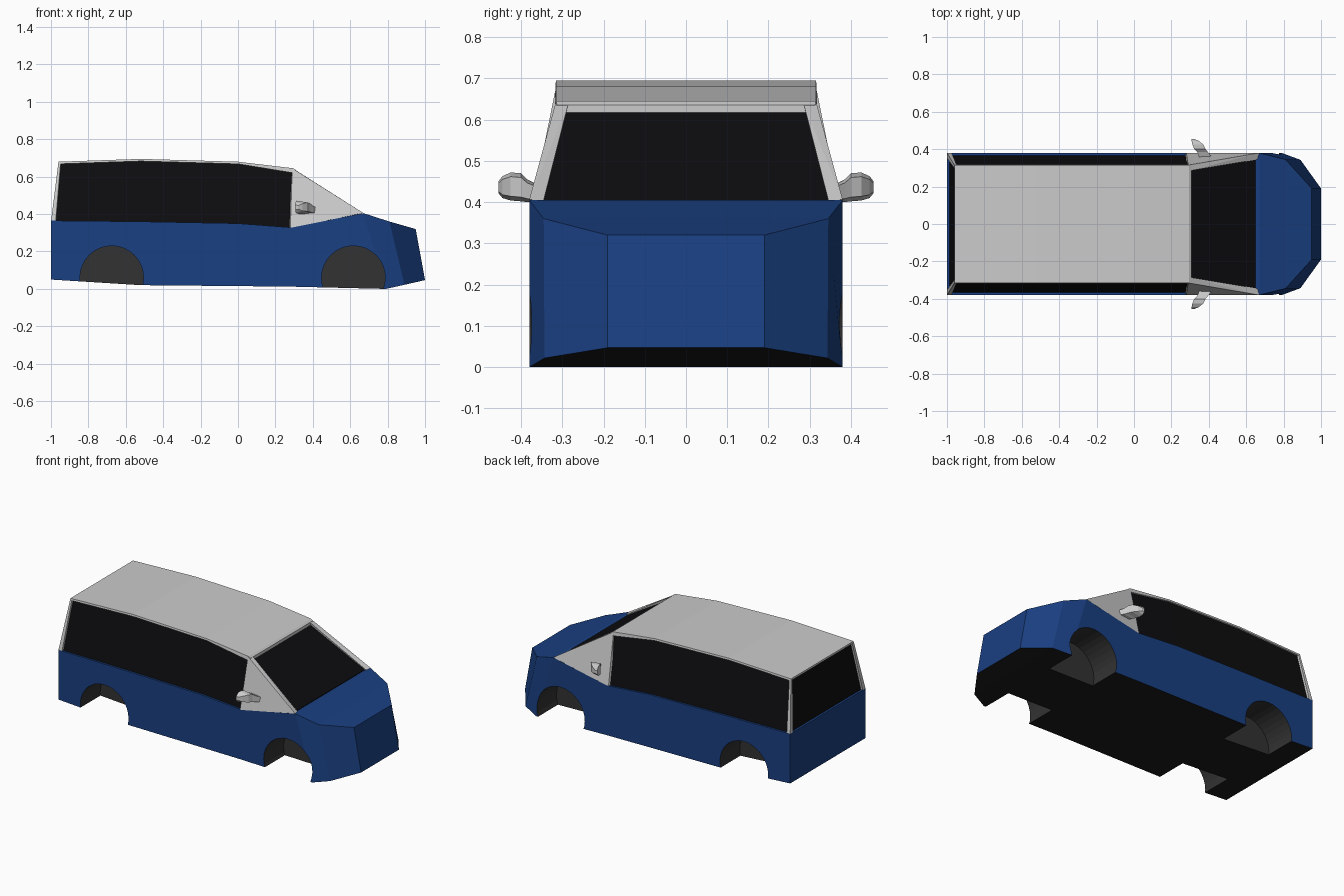
import bpy, bmesh, math

if "Cube" in bpy.data.objects:
    bpy.data.objects.remove(bpy.data.objects["Cube"])


def material(name, rgb):
    m = bpy.data.materials.new(name)
    m.diffuse_color = (*rgb, 1)
    m.use_nodes = True
    m.node_tree.nodes["Principled BSDF"].inputs["Base Color"].default_value = m.diffuse_color
    return m


BLUE = material("blue_paint", (0.01, 0.05, 0.22))
BLACK = material("black_glass", (0.004, 0.004, 0.005))
UNDER = material("underside", (0.01, 0.01, 0.01))
WELL = material("wheel_well", (0.032, 0.032, 0.032))


def finish(bm, name, *mats):
    bmesh.ops.recalc_face_normals(bm, faces=bm.faces)
    me = bpy.data.meshes.new(name)
    bm.to_mesh(me)
    bm.free()
    for m in mats:
        me.materials.append(m)
    ob = bpy.data.objects.new(name, me)
    bpy.context.collection.objects.link(ob)
    return ob


def loft(name, rings, *mats):
    """Skin four-cornered rings, with both ends capped."""
    bm = bmesh.new()
    vs = [[bm.verts.new(p) for p in r] for r in rings]
    for a, b in zip(vs, vs[1:]):
        for i in range(4):
            j = (i + 1) % 4
            bm.faces.new((a[i], a[j], b[j], b[i]))
    bm.faces.new(vs[0])
    bm.faces.new(vs[-1])
    return finish(bm, name, *mats)


def shell(name, stations, *mats):
    """Symmetric loft along x; station = top x, y, z then bottom x, y, z."""
    return loft(name, [[(a, -b, c), (a, b, c), (d, e, f), (d, -e, f)]
                       for a, b, c, d, e, f in stations], *mats)


def hull(name, points, side):
    bm = bmesh.new()
    vs = [bm.verts.new((x, y * side, z)) for x, y, z in points]
    bmesh.ops.convex_hull(bm, input=vs)
    return finish(bm, name)


# Lower body with faceted nose
body = shell("lower_body", [
    (-1, .38, .365, -1, .38, .05),
    (-.52, .38, .36, -.52, .38, .02),
    (0, .38, .35, 0, .38, .015),
    (.29, .38, .328, .29, .38, .012),
    (.67, .38, .405, .79, .38, 0),
    (.81, .345, .36, .89, .343, .022),
    (.95, .19, .32, 1, .19, .047)], BLUE, UNDER, WELL)

# Wheel arches cut into the body
ARCHES, RADIUS, ARCH_Z = (-.675, .617), .17, .06
bpy.context.view_layer.objects.active = body
for x in ARCHES:
    for s in (-1, 1):
        bpy.ops.mesh.primitive_cylinder_add(
            vertices=32, radius=RADIUS, depth=.42,
            location=(x, s * .39, ARCH_Z), rotation=(math.pi / 2, 0, 0))
        cutter = bpy.context.object
        cutter.name = "arch_cutter"
        cutter.hide_render = True
        bpy.context.view_layer.objects.active = body
        mod = body.modifiers.new("arch", 'BOOLEAN')
        mod.operation = 'DIFFERENCE'
        mod.solver = 'EXACT'
        mod.object = cutter
        bpy.ops.object.modifier_apply(modifier=mod.name)
        bpy.data.objects.remove(cutter)

# Dark wells and underside
for p in body.data.polygons:
    c = p.center
    near = any(math.hypot(c.x - x, c.z - ARCH_Z) < RADIUS + .002 for x in ARCHES)
    if near and .15 < abs(c.y) < .375:
        p.material_index = 2
    elif p.normal.z < -.9:
        p.material_index = 1
    else:
        p.material_index = 0

# Glass cabin, slightly recessed behind the frame
shell("windows", [
    (-.95, .305, .673, -.988, .370, .35),
    (-.52, .305, .688, -.52, .370, .345),
    (0, .305, .673, 0, .370, .335),
    (.29, .305, .628, .29, .370, .315),
    (.65, .355, .405, .65, .358, .38)], BLACK)

# Roof panel with windscreen header
shell("roof", [
    (-.96, .315, .68, -.96, .317, .668),
    (-.52, .315, .695, -.52, .317, .683),
    (0, .315, .68, 0, .317, .668),
    (.295, .315, .645, .295, .318, .62),
    (.308, .313, .636, .308, .313, .612)])

for s, tag in ((-1, "right"), (1, "left")):
    # Front quarter panel and windscreen pillar
    hull("front_pillar_" + tag, [
        (.28, .38, .325), (.29, .315, .645), (.67, .38, .406),
        (.27, .355, .325), (.30, .285, .64), (.66, .345, .405)], s)
    # Rear corner pillar
    hull("rear_pillar_" + tag, [
        (-1, .38, .36), (-.975, .38, .36), (-1, .352, .36), (-.97, .352, .36),
        (-.96, .315, .68), (-.948, .315, .68), (-.96, .298, .68),
        (-.945, .298, .675)], s)
    # Door mirror, lofted outwards: y, x range, z range
    rings = []
    for y, x0, x1, z0, z1 in [(.355, .35, .42, .40, .44),
                              (.385, .338, .395, .40, .455),
                              (.40, .322, .383, .402, .47),
                              (.425, .312, .37, .404, .472),
                              (.445, .308, .345, .41, .463),
                              (.455, .306, .322, .422, .45)]:
        zm = (z1 - z0) * .15
        rings.append([(x0, s * y, z0), (x1, s * y, z0 + zm),
                      (x1, s * y, z1 - zm), (x0, s * y, z1)])
    loft("mirror_" + tag, rings)
